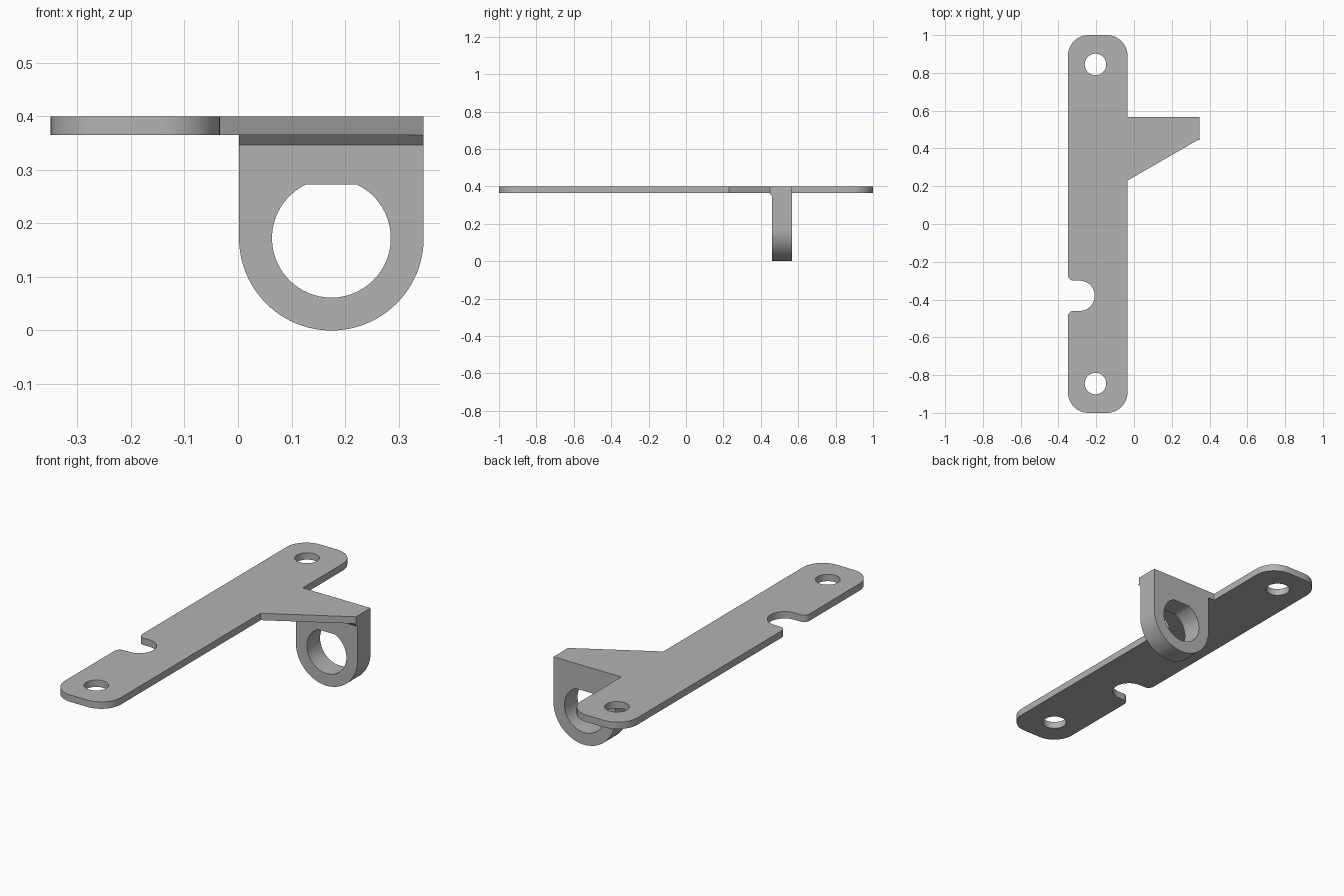
import bpy
from math import cos, sin, radians, pi, asin
from mathutils import Matrix

cube = bpy.data.objects.get("Cube")
if cube:
    bpy.data.objects.remove(cube)

grey = bpy.data.materials.new("plain grey")
grey.use_nodes = True
colour = (0.45, 0.45, 0.45, 1)
grey.diffuse_color = colour
grey.node_tree.nodes["Principled BSDF"].inputs["Base Color"].default_value = colour


def arc(cx, cy, r, start, end, n=12):
    """Points along an arc, angles in degrees."""
    return [(cx + r * cos(radians(start + (end - start) * i / n)),
             cy + r * sin(radians(start + (end - start) * i / n))) for i in range(n + 1)]


def circle(cx, cy, r, n=48):
    return arc(cx, cy, r, 0, 360, n)[:-1]


def extruded(name, loops, low, high, matrix=Matrix()):
    """Solid from an outline with holes, extruded along its local z."""
    curve = bpy.data.curves.new(name, "CURVE")
    curve.dimensions = "2D"
    curve.fill_mode = "BOTH"
    curve.extrude = (high - low) / 2
    for loop in loops:
        spline = curve.splines.new("POLY")
        spline.points.add(len(loop) - 1)
        for point, (x, y) in zip(spline.points, loop):
            point.co = (x, y, 0, 1)
        spline.use_cyclic_u = True
    obj = bpy.data.objects.new(name, curve)
    bpy.context.collection.objects.link(obj)
    bpy.ops.object.select_all(action="DESELECT")
    obj.select_set(True)
    bpy.context.view_layer.objects.active = obj
    bpy.ops.object.convert(target="MESH")
    obj = bpy.context.object
    obj.data.transform(matrix @ Matrix.Translation((0, 0, (low + high) / 2)))
    # Weld the caps to the walls so shading follows the real edges
    bpy.ops.object.mode_set(mode="EDIT")
    bpy.ops.mesh.select_all(action="SELECT")
    bpy.ops.mesh.remove_doubles(threshold=0.0001)
    bpy.ops.mesh.normals_make_consistent(inside=False)
    bpy.ops.object.mode_set(mode="OBJECT")
    obj.data.materials.clear()
    obj.data.materials.append(grey)
    bpy.ops.object.shade_smooth_by_angle(angle=radians(30))
    return obj


LEFT, RIGHT, TIP = -0.35, -0.034, 0.347
UNDER, TOP = 0.365, 0.4
BACK, FRONT = 0.567, 0.461
R = 0.11

# Mounting strip with rounded ends, side notch and triangular arm
notch_y, notch_r, lip = -0.38, 0.08, 0.03
outline = (
    arc(LEFT + R, -1 + R, R, 180, 270)
    + arc(RIGHT - R, -1 + R, R, 270, 360)
    + [(RIGHT, 0.23), (TIP, 0.45), (TIP, BACK), (RIGHT, BACK)]
    + arc(RIGHT - R, 1 - R, R, 0, 90)
    + arc(LEFT + R, 1 - R, R, 90, 180)
    + arc(LEFT + lip, notch_y + notch_r + lip, lip, 180, 270, 8)
    + arc(-0.288, notch_y, notch_r, 90, -90, 24)
    + arc(LEFT + lip, notch_y - notch_r - lip, lip, 90, 180, 8)
)
screw_holes = [circle(-0.204, y, 0.057) for y in (-0.845, 0.845)]
extruded("mounting_plate", [outline] + screw_holes, UNDER, TOP)

# Hanging lug with a flat-topped bore
cx, cz, outer, bore = 0.1745, 0.1725, 0.1725, 0.111
flat = asin(0.1 / bore) * 180 / pi
lug = [(cx + outer, UNDER), (cx - outer, UNDER)] + arc(cx, cz, outer, 180, 360, 48)
hole = arc(cx, cz, bore, 180 - flat, 360 + flat, 56)
upright = Matrix.Rotation(pi / 2, 4, "X")
extruded("hanging_lug", [lug, hole], -BACK, -FRONT, upright)

# Sloped reinforcement where the lug meets the arm
sideways = Matrix(((0, 0, 1, 0), (1, 0, 0, 0), (0, 1, 0, 0), (0, 0, 0, 1)))
wedge = [(FRONT, UNDER), (FRONT, UNDER - 0.018), (FRONT - 0.017, UNDER)]
extruded("corner_brace", [wedge], cx - outer, TIP, sideways)
